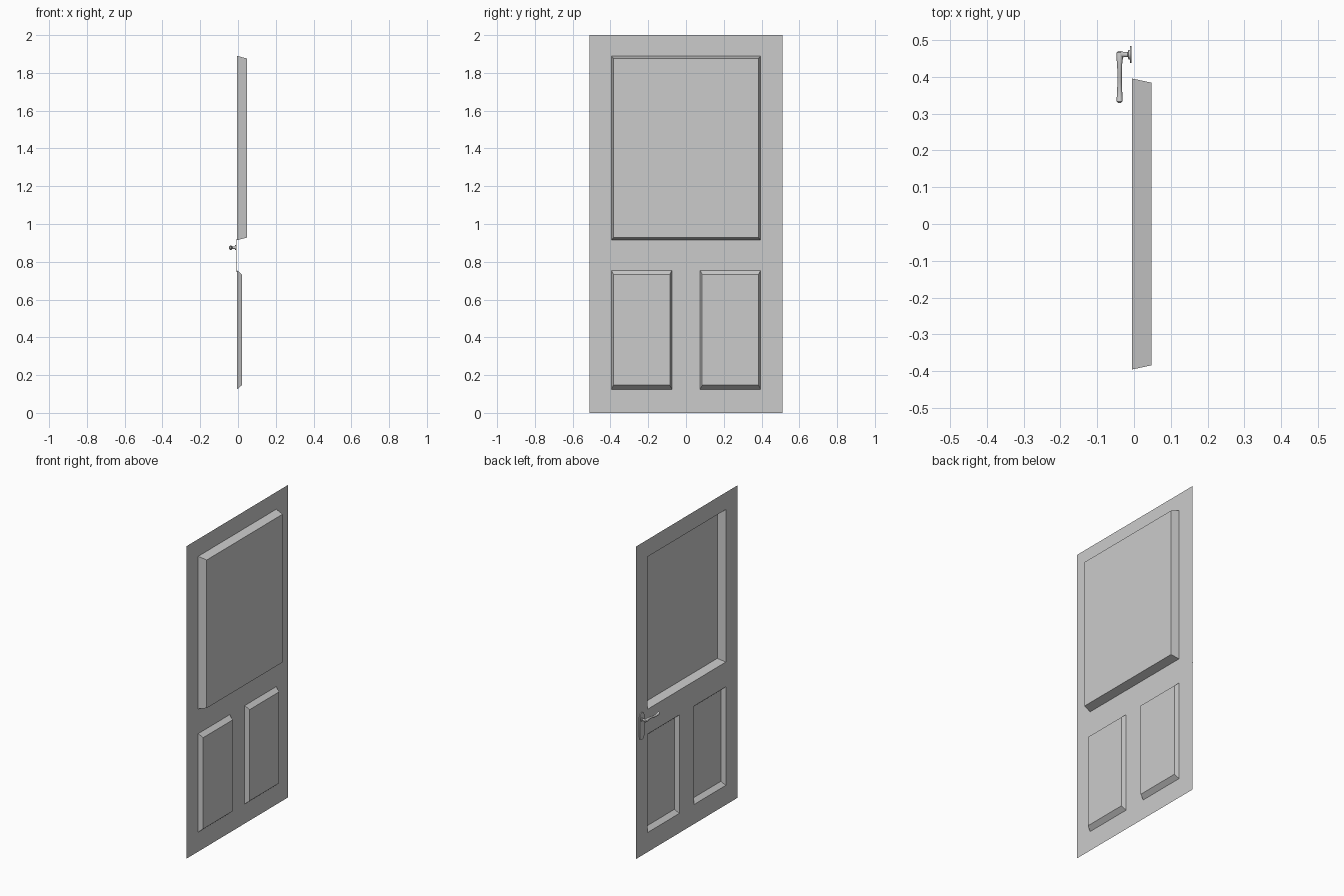
import bpy
import bmesh
from math import sin, cos, pi
from mathutils import Vector

cube = bpy.data.objects.get("Cube")
if cube:
    bpy.data.objects.remove(cube, do_unlink=True)

grey = bpy.data.materials.new("light grey")
grey.use_nodes = True
colour = (0.6, 0.6, 0.6, 1)
grey.diffuse_color = colour
grey.node_tree.nodes["Principled BSDF"].inputs["Base Color"].default_value = colour


def finish(bm, name, smooth=False):
    mesh = bpy.data.meshes.new(name)
    bm.to_mesh(mesh)
    bm.free()
    mesh.materials.append(grey)
    obj = bpy.data.objects.new(name, mesh)
    bpy.context.collection.objects.link(obj)
    if smooth:
        bpy.ops.object.select_all(action="DESELECT")
        obj.select_set(True)
        bpy.context.view_layer.objects.active = obj
        bpy.ops.object.shade_smooth_by_angle()
    return obj


def loft(name, sections, sides=14):
    """Tube through (centre, u, v) sections; u and v are the half axes."""
    bm = bmesh.new()
    rings = []
    for centre, u, v in sections:
        angles = [2 * pi * i / sides for i in range(sides)]
        rings.append([bm.verts.new(Vector(centre) + Vector(u) * cos(a) + Vector(v) * sin(a))
                      for a in angles])
    for r, s in zip(rings, rings[1:]):
        for i in range(sides):
            j = (i + 1) % sides
            bm.faces.new((r[i], r[j], s[j], s[i]))
    bm.faces.new(rings[0])
    bm.faces.new(rings[-1])
    bmesh.ops.recalc_face_normals(bm, faces=bm.faces)
    return finish(bm, name, True)


# Door leaf: a thin sheet with three pressed panels
SHEET_X = -0.005
ys = [-0.512, -0.395, -0.075, 0.075, 0.395, 0.512]
zs = [0, 0.125, 0.755, 0.914, 1.89, 2]
bm = bmesh.new()
grid = [[bm.verts.new((SHEET_X, y, z)) for z in zs] for y in ys]
cells = {}
for i in range(5):
    for k in range(5):
        cells[i, k] = bm.faces.new((grid[i][k], grid[i + 1][k],
                                    grid[i + 1][k + 1], grid[i][k + 1]))
upper = bmesh.ops.dissolve_faces(bm, faces=[cells[i, 3] for i in (1, 2, 3)])["region"][0]


def press(face, depth, margin_y, margin_z):
    """Raise a face to +x and taper its sides."""
    y_all = [v.co.y for v in face.verts]
    z_all = [v.co.z for v in face.verts]
    cy, cz = (min(y_all) + max(y_all)) / 2, (min(z_all) + max(z_all)) / 2
    hy, hz = max(y_all) - cy, max(z_all) - cz
    outer = [v.co.copy() for v in face.verts]
    bmesh.ops.inset_individual(bm, faces=[face], thickness=0.01)
    for v in face.verts:
        co = min(outer, key=lambda p: (p - v.co).length)
        v.co = (depth, cy + (co.y - cy) * (1 - margin_y / hy),
                cz + (co.z - cz) * (1 - margin_z / hz))


press(upper, 0.047, 0.011, 0.014)
for column in (1, 3):
    press(cells[column, 1], 0.022, 0.011, 0.023)
finish(bm, "door_leaf")

# Handle backplate with rounded ends
HANDLE_Y, HANDLE_Z = 0.46, 0.875
bm = bmesh.new()
rim = []
for middle, start in ((0.897, 0), (0.768, pi)):
    for n in range(9):
        a = start + pi * n / 8
        rim.append(bm.verts.new((-0.007, HANDLE_Y + 0.023 * cos(a), middle + 0.023 * sin(a))))
plate = bm.faces.new(rim)
side = bmesh.ops.extrude_face_region(bm, geom=[plate])["geom"]
for v in side:
    if isinstance(v, bmesh.types.BMVert):
        v.co.x = -0.011
bmesh.ops.recalc_face_normals(bm, faces=bm.faces)
finish(bm, "handle_backplate", True)

# Spindle with a collar at the plate
loft("handle_spindle", [((x, HANDLE_Y, HANDLE_Z), (0, r, 0), (0, 0, r))
                        for x, r in ((-0.010, 0.013), (-0.015, 0.013), (-0.017, 0.007),
                                     (-0.028, 0.007), (-0.036, 0.010))])

# Lever, narrow in the middle and gently waved
lever = [(0.470, 0.004, 0), (0.466, 0.008, 0), (0.452, 0.009, 0.001),
         (0.435, 0.007, 0.003), (0.410, 0.006, 0.002), (0.385, 0.006, -0.003),
         (0.360, 0.007, -0.005), (0.343, 0.008, -0.003), (0.333, 0.008, 0),
         (0.329, 0.004, 0.001)]
loft("handle_lever", [((-0.039, y, HANDLE_Z + dz), (r, 0, 0), (0, 0, r * 1.15))
                      for y, r, dz in lever])
